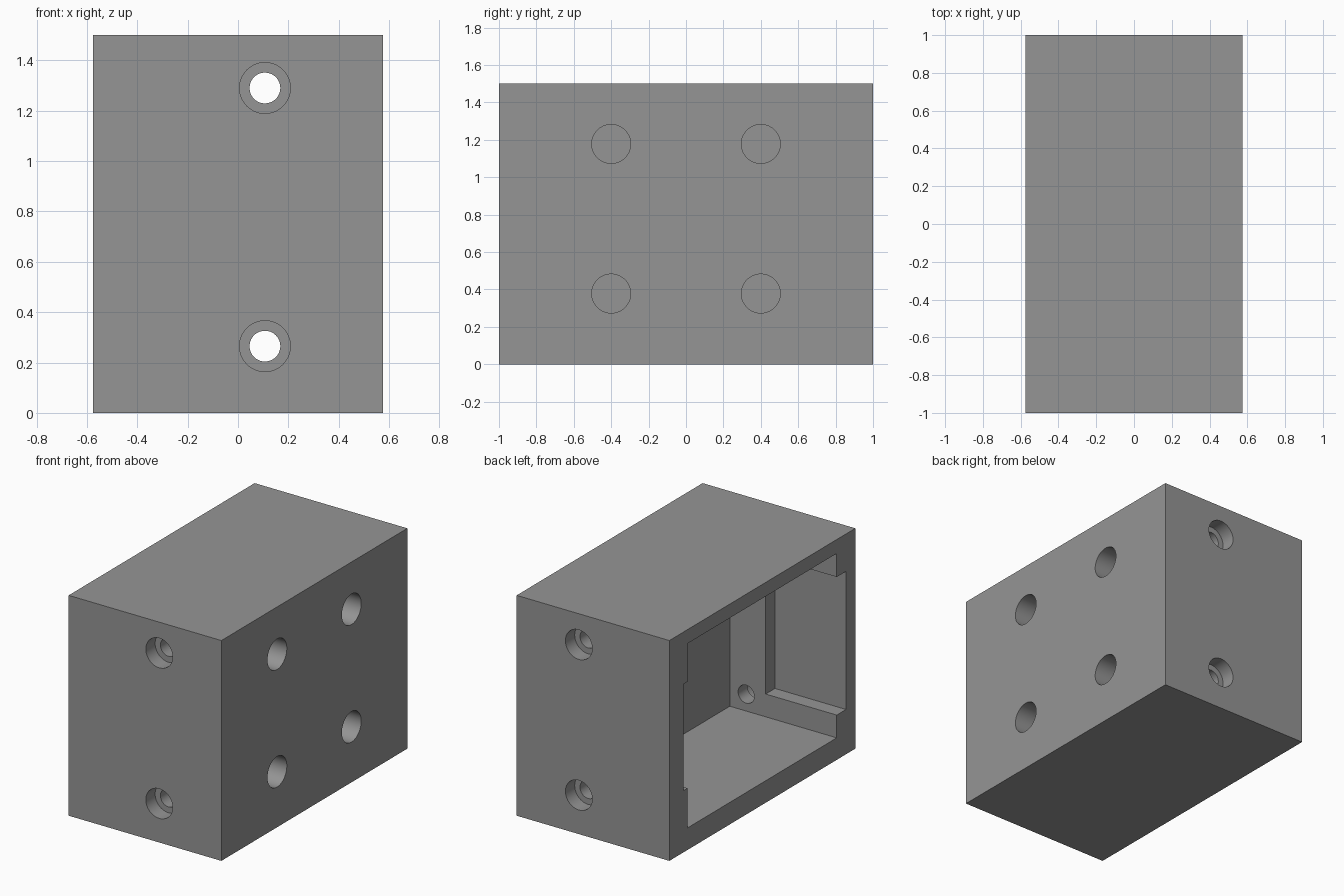
import bpy
import math

if "Cube" in bpy.data.objects:
    bpy.data.objects.remove(bpy.data.objects["Cube"])

grey = bpy.data.materials.new("plain grey")
grey.diffuse_color = (0.30, 0.30, 0.30, 1)
grey.use_nodes = True
grey.node_tree.nodes["Principled BSDF"].inputs["Base Color"].default_value = grey.diffuse_color


def box(name, lo, hi):
    """Axis-aligned box between two corners."""
    mid = [(a + b) / 2 for a, b in zip(lo, hi)]
    bpy.ops.mesh.primitive_cube_add(size=1, location=mid)
    ob = bpy.context.object
    ob.name = name
    ob.scale = [b - a for a, b in zip(lo, hi)]
    bpy.ops.object.transform_apply(location=True, rotation=True, scale=True)
    return ob


def rod(name, radius, length, centre, axis):
    """Cylinder along x or y."""
    turn = (0, math.pi / 2, 0) if axis == "x" else (math.pi / 2, 0, 0)
    bpy.ops.mesh.primitive_cylinder_add(vertices=64, radius=radius, depth=length,
                                        location=centre, rotation=turn)
    ob = bpy.context.object
    ob.name = name
    bpy.ops.object.transform_apply(location=True, rotation=True, scale=True)
    return ob


# Solid block
housing = box("housing", (-0.575, -1, 0), (0.575, 1, 1.5))
housing.data.materials.append(grey)

# Main cavity, open on the left, with a shallow recess in each end wall
cutters = [
    box("cavity_cutter", (-0.7, -0.8, 0.15), (0.23, 0.805, 1.405)),
    box("front_recess_cutter", (-0.7, -0.9, 0.305), (-0.04, -0.5, 1.245)),
    box("back_recess_cutter", (-0.7, 0.5, 0.42), (-0.04, 0.85, 1.145)),
]

# Counterbored screw holes through both end walls
for z in (0.265, 1.29):
    cutters.append(rod("screw_hole_cutter", 0.061, 2.4, (0.107, 0, z), "y"))
    for side in (-1, 1):
        cutters.append(rod("counterbore_cutter", 0.101, 0.2, (0.107, side * 1.0, z), "y"))

# Blind mounting holes in the right face
for y in (-0.4, 0.4):
    for z in (0.378, 1.178):
        cutters.append(rod("mounting_hole_cutter", 0.104, 0.5, (0.575, y, z), "x"))

# Cut everything out of the block
for cutter in cutters:
    mod = housing.modifiers.new("cut", 'BOOLEAN')
    mod.operation = 'DIFFERENCE'
    mod.solver = 'EXACT'
    mod.object = cutter
    cutter.hide_render = True

bpy.ops.object.select_all(action='DESELECT')
housing.select_set(True)
bpy.context.view_layer.objects.active = housing
for mod in list(housing.modifiers):
    bpy.ops.object.modifier_apply(modifier=mod.name)
for cutter in cutters:
    bpy.data.objects.remove(cutter)

bpy.ops.object.shade_smooth_by_angle(angle=math.radians(30))
